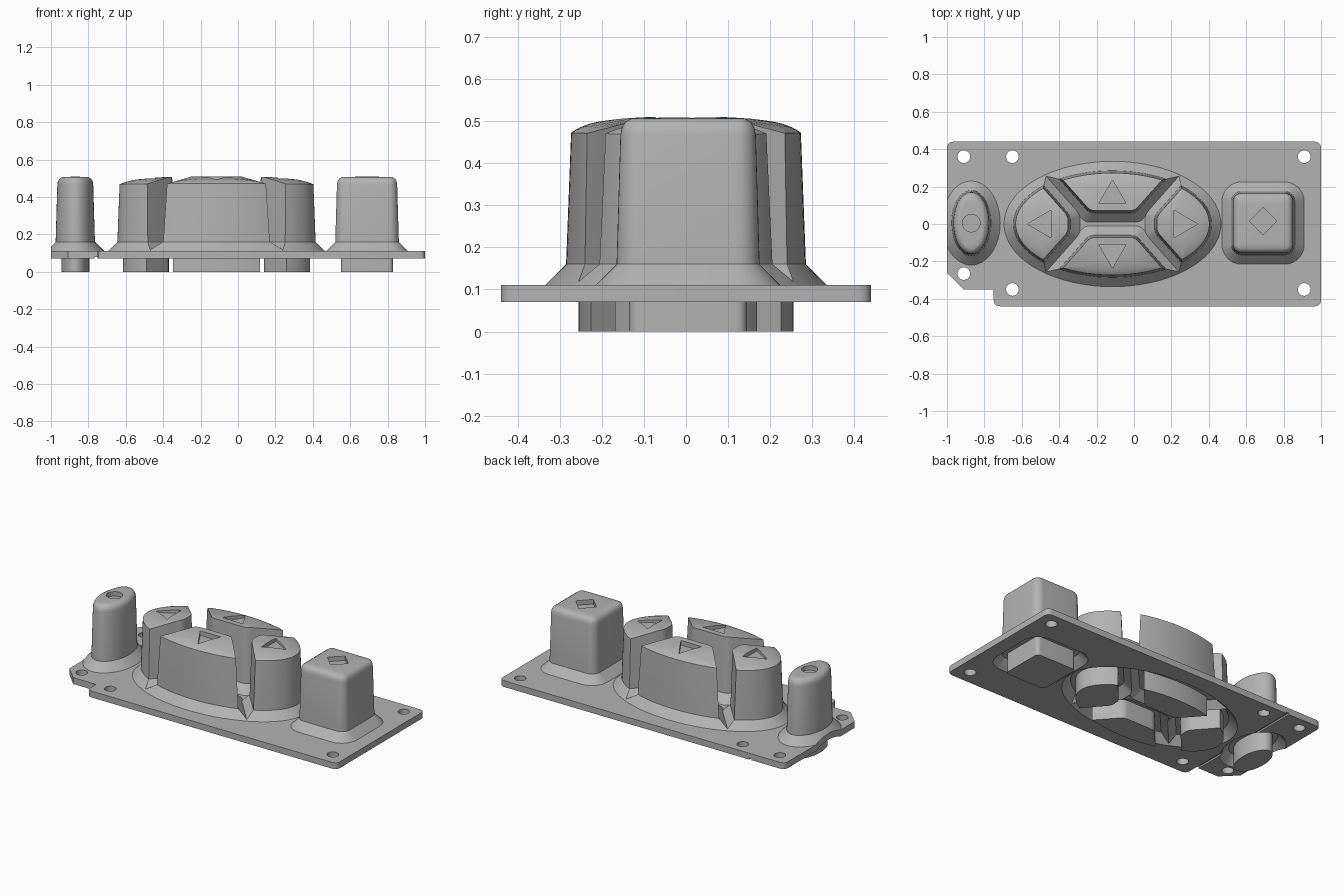
import bpy, bmesh
from math import pi, cos, sin, atan2, sqrt, hypot
from mathutils import Vector

if "Cube" in bpy.data.objects:
    bpy.data.objects.remove(bpy.data.objects["Cube"])

rubber = bpy.data.materials.new("grey_rubber")
rubber.use_nodes = True
grey = (0.45, 0.45, 0.45, 1)
rubber.diffuse_color = grey
rubber.node_tree.nodes["Principled BSDF"].inputs["Base Color"].default_value = grey


def loft(name, rings, apex=None):
    """Skin a stack of equal-length rings, closed by flat caps or by an apex fan."""
    bm = bmesh.new()
    loops = [[bm.verts.new(p) for p in ring] for ring in rings]
    n = len(loops[0])
    for low, high in zip(loops, loops[1:]):
        for i in range(n):
            j = (i + 1) % n
            bm.faces.new((low[i], low[j], high[j], high[i]))
    bm.faces.new(loops[0][::-1])
    if apex:
        tip = bm.verts.new(apex)
        for i in range(n):
            bm.faces.new((loops[-1][i], loops[-1][(i + 1) % n], tip))
    else:
        bm.faces.new(loops[-1])
    bmesh.ops.recalc_face_normals(bm, faces=bm.faces)
    mesh = bpy.data.meshes.new(name)
    bm.to_mesh(mesh)
    bm.free()
    mesh.materials.append(rubber)
    obj = bpy.data.objects.new(name, mesh)
    bpy.context.collection.objects.link(obj)
    return obj


def lift(points, z):
    return [(x, y, z) for x, y in points]


def prism(name, points, z0, z1):
    return loft(name, [lift(points, z0), lift(points, z1)])


def box(x0, x1, y0, y1, z0, z1):
    return prism("cutter", [(x0, y0), (x1, y0), (x1, y1), (x0, y1)], z0, z1)


def combine(obj, tool, operation):
    """Apply a boolean and discard the tool."""
    mod = obj.modifiers.new("boolean", 'BOOLEAN')
    mod.operation, mod.object, mod.solver = operation, tool, 'EXACT'
    bpy.context.view_layer.objects.active = obj
    bpy.ops.object.modifier_apply(modifier=mod.name)
    bpy.data.objects.remove(tool)


def smooth(obj):
    bpy.ops.object.select_all(action='DESELECT')
    obj.select_set(True)
    bpy.context.view_layer.objects.active = obj
    bpy.ops.object.shade_smooth_by_angle(angle=pi / 6)


def round_corner(before, corner, after, cut, steps=5):
    a, p, b = Vector(before), Vector(corner), Vector(after)
    start = p + (a - p).normalized() * cut
    end = p + (b - p).normalized() * cut
    ts = [i / steps for i in range(steps + 1)]
    return [tuple(start * (1 - t) ** 2 + p * 2 * t * (1 - t) + end * t * t) for t in ts]


def ellipse(cx, cy, a, b, n=48):
    return [(cx + a * cos(2 * pi * i / n), cy + b * sin(2 * pi * i / n)) for i in range(n)]


# Button outlines, each a function of the outward offset d
PAD_X, PAD_A, PAD_B = -0.115, 0.53, 0.285


def wedge(turn):
    """One of four pad keys: an elliptical sector pointing along turn * 90 degrees."""
    if turn % 2:
        a, b, u0, v0, du, dv = PAD_B, PAD_A, 0.06, 0.125, 0.18, 0.16
    else:
        a, b, u0, v0, du, dv = PAD_A, PAD_B, 0.225, 0.045, 0.14, 0.158
    size = hypot(du, dv)

    def outline(d):
        A, B = a + d, b + d
        pu, pv = u0 - dv / size * d, v0 + du / size * d
        t = (u0 - d - pu) / du
        inner = (u0 - d, pv + t * dv)
        qa = (du / A) ** 2 + (dv / B) ** 2
        qb = 2 * (pu * du / A ** 2 + pv * dv / B ** 2)
        qc = (pu / A) ** 2 + (pv / B) ** 2 - 1
        t = (-qb + sqrt(qb * qb - 4 * qa * qc)) / (2 * qa)
        outer = (pu + t * du, pv + t * dv)
        end = atan2(outer[1] / B, outer[0] / A)
        pts = [(A * cos(end * k / 12), B * sin(end * k / 12)) for k in range(-12, 13)]
        cut = min(0.025, inner[1] * 0.8)
        mirror = (inner[0], -inner[1])
        pts += round_corner(outer, inner, mirror, cut)
        pts += round_corner(inner, mirror, (outer[0], -outer[1]), cut)
        return [spin(p, turn) for p in pts]
    return outline


def spin(p, turn):
    c, s = round(cos(turn * pi / 2)), round(sin(turn * pi / 2))
    return (PAD_X + p[0] * c - p[1] * s, p[0] * s + p[1] * c)


def square(d):
    h, r = 0.17 + d, max(0.055 + d, 0.015)
    pts = []
    for q in range(4):
        cx, cy = [(1, 1), (-1, 1), (-1, -1), (1, -1)][q]
        for k in range(9):
            ang = (q + k / 8) * pi / 2
            pts.append((0.69 + cx * (h - r) + r * cos(ang), 0.005 + cy * (h - r) + r * sin(ang)))
    return pts


def oval(d):
    return ellipse(-0.87, 0.005, 0.105 + d, 0.175 + d)


def pad_dome(x, y):
    r2 = ((x - PAD_X) / PAD_A) ** 2 + (y / PAD_B) ** 2
    return 0.512 - 0.02 * r2 - 0.03 * r2 ** 4


def button(name, outline, symbol, domed):
    """Stem, tapered body and rounded top, with a sunken symbol."""
    rings = [lift(outline(d), z) for d, z in
             [(-0.03, 0), (-0.03, 0.14), (0, 0.14), (0, 0.16)]]
    if domed:
        top = outline(-0.012)
        scales = (1, 0.97, 0.92, 0.85, 0.7, 0.4)
        height = pad_dome
    else:
        rings += [lift(outline(d), z) for d, z in
                  [(-0.009, 0.465), (-0.012, 0.483), (-0.02, 0.497)]]
        top = outline(-0.035)
        scales = (1, 0.8, 0.5)
        height = lambda x, y: 0.51
    cx = sum(p[0] for p in top) / len(top)
    cy = sum(p[1] for p in top) / len(top)
    for s in scales:
        ring = [(cx + (x - cx) * s, cy + (y - cy) * s) for x, y in top]
        rings.append([(x, y, height(x, y) - (0.004 * s if not domed else 0)) for x, y in ring])
    obj = loft(name, rings, (cx, cy, height(cx, cy)))
    combine(obj, prism("cutter", symbol, 0.48, 0.6), 'DIFFERENCE')
    smooth(obj)


# Base plate with a notched corner
corners = [(-0.75, -0.44), (1, -0.44), (1, 0.44), (-1, 0.44), (-1, -0.26), (-0.91, -0.35), (-0.75, -0.35)]
outline = []
for i, c in enumerate(corners):
    if i < 4:
        outline += round_corner(corners[i - 1], c, corners[i + 1], 0.035)
    else:
        outline.append(c)
plate = prism("base_plate", outline, 0.07, 0.11)

# Sloping skirts around every button, hollow underneath
shapes = [wedge(t) for t in range(4)] + [square, oval]
for shape in shapes:
    skirt = loft("skirt", [lift(shape(d), z) for d, z in [(0.05, 0.09), (0.05, 0.11), (0, 0.16)]])
    combine(plate, skirt, 'UNION')
for shape in shapes:
    hollow = loft("hollow", [lift(shape(d), z) for d, z in [(0.05, 0.05), (0.05, 0.07), (0, 0.12)]])
    combine(plate, hollow, 'DIFFERENCE')

# Trim at the end, underside groove and mounting holes
combine(plate, box(-1.2, -1, -0.3, 0.3, 0, 0.3), 'DIFFERENCE')
combine(plate, box(-0.768, -0.752, -0.36, 0.5, 0.05, 0.08), 'DIFFERENCE')
for x, y in [(-0.91, 0.36), (-0.65, 0.36), (0.91, 0.36), (-0.91, -0.265), (-0.65, -0.35), (0.91, -0.35)]:
    combine(plate, prism("cutter", ellipse(x, y, 0.034, 0.034, 24), 0, 0.3), 'DIFFERENCE')
smooth(plate)

# Directional keys with arrow recesses
for turn, side in enumerate(("left", "back", "right", "front")):
    near, far = (0.11, 0.235) if turn % 2 else (0.33, 0.455)
    arrow = [spin(p, turn) for p in [(far, 0), (near, 0.073), (near, -0.073)]]
    button(side + "_arrow_button", shapes[turn], arrow, True)

# Single buttons at the two ends
diamond = ellipse(0.69, 0.015, 0.073, 0.073, 4)
button("square_button", square, diamond, False)
button("oval_button", oval, ellipse(-0.87, 0.005, 0.047, 0.047, 32), False)
